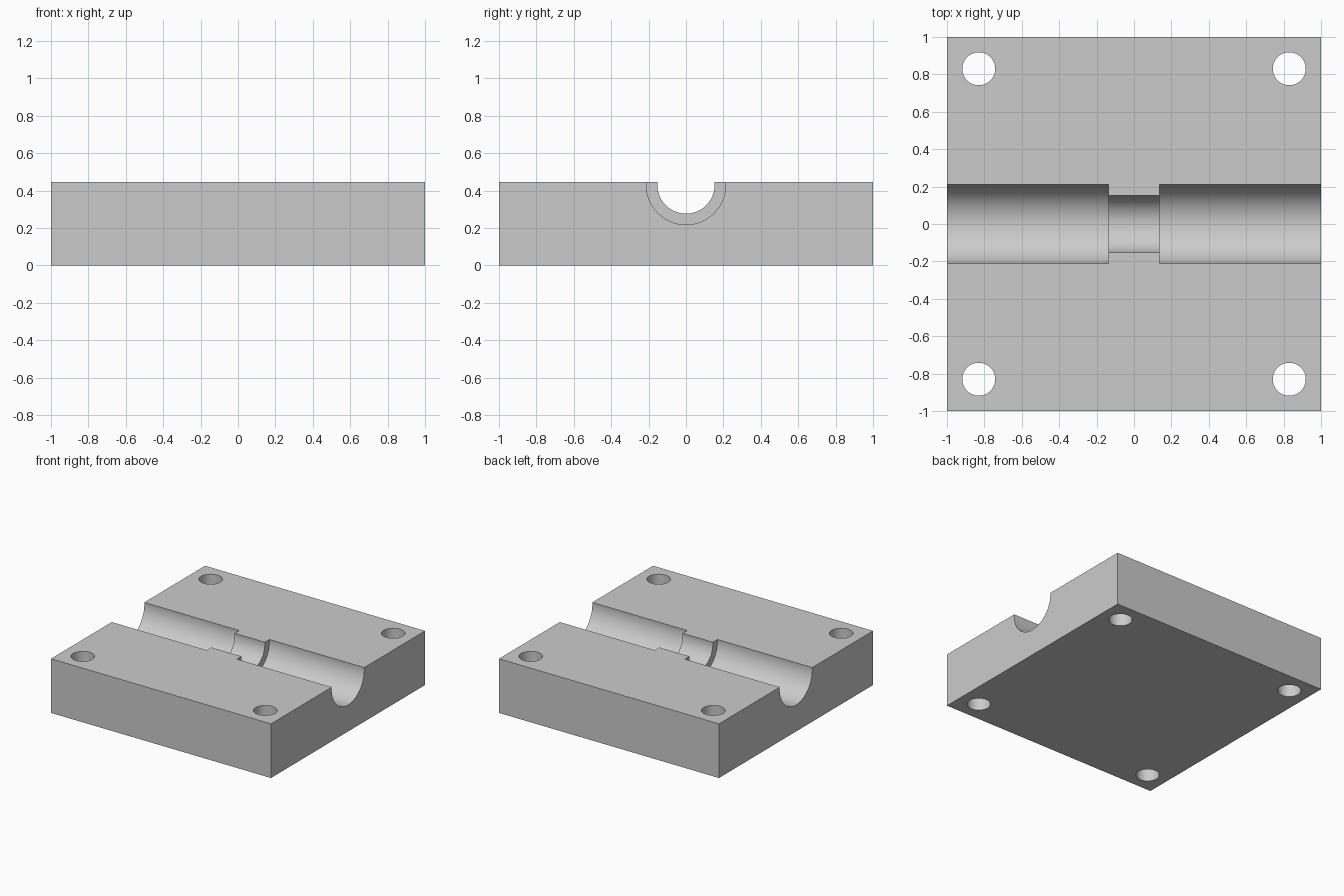
import bpy
import math

cube = bpy.data.objects.get("Cube")
if cube:
    bpy.data.objects.remove(cube, do_unlink=True)

HEIGHT = 0.445
BORE_Z = 0.43

grey = bpy.data.materials.new("plain grey")
grey.use_nodes = True
colour = (0.6, 0.6, 0.6, 1)
grey.diffuse_color = colour
grey.node_tree.nodes["Principled BSDF"].inputs["Base Color"].default_value = colour


def cylinder(name, radius, length, location, rotation=(0, 0, 0)):
    bpy.ops.mesh.primitive_cylinder_add(vertices=96, radius=radius, depth=length,
                                        location=location, rotation=rotation)
    obj = bpy.context.object
    obj.name = name
    obj.data.materials.append(grey)
    obj.hide_render = True
    return obj


# Square block
bpy.ops.mesh.primitive_cube_add(size=1, location=(0, 0, HEIGHT / 2))
block = bpy.context.object
block.name = "bearing_block"
block.scale = (2, 2, HEIGHT)
bpy.ops.object.transform_apply(location=True, rotation=False, scale=True)
block.data.materials.append(grey)

# Stepped channel: a narrow neck between two wide bores
along_x = (0, math.pi / 2, 0)
cutters = [cylinder("neck_cutter", 0.153, 1.0, (0, 0, BORE_Z), along_x)]
for side in (-1, 1):
    cutters.append(cylinder("bore_cutter", 0.212, 1.0,
                            (side * 0.637, 0, BORE_Z), along_x))

# Corner bolt holes
for x in (-0.83, 0.83):
    for y in (-0.83, 0.83):
        cutters.append(cylinder("bolt_hole_cutter", 0.088, 1.5, (x, y, HEIGHT / 2)))

# Cut the block and drop the cutters
bpy.context.view_layer.objects.active = block
for cutter in cutters:
    cut = block.modifiers.new("cut", "BOOLEAN")
    cut.operation = "DIFFERENCE"
    cut.solver = "EXACT"
    cut.object = cutter
    bpy.ops.object.modifier_apply(modifier=cut.name)
    bpy.data.objects.remove(cutter, do_unlink=True)

bpy.ops.object.select_all(action="DESELECT")
block.select_set(True)
bpy.ops.object.shade_smooth_by_angle(angle=math.radians(30))
